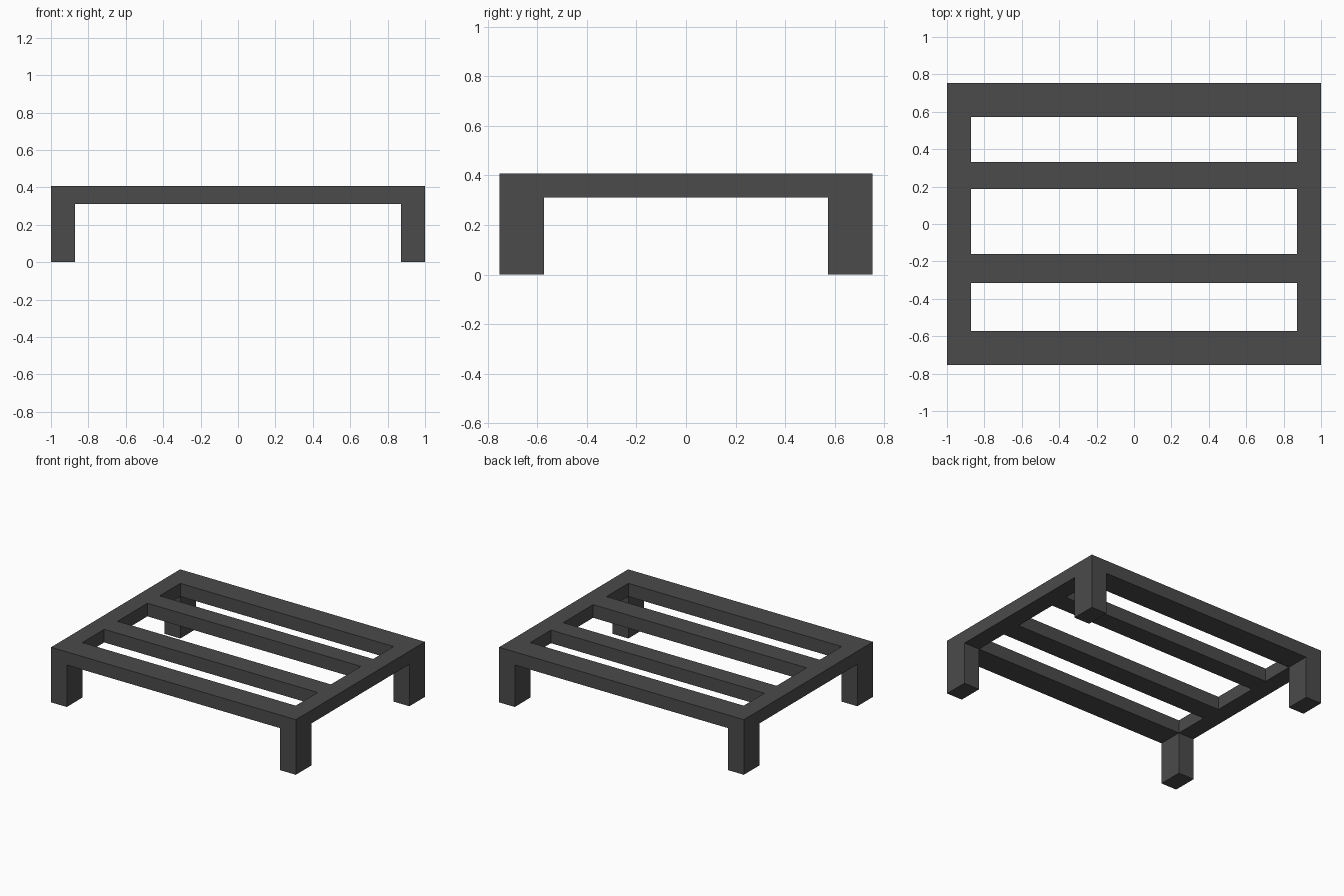
import bpy
import bmesh

if "Cube" in bpy.data.objects:
    bpy.data.objects.remove(bpy.data.objects["Cube"])

# One flat dark grey for the whole piece
grey = bpy.data.materials.new("dark_grey")
grey.diffuse_color = (0.07, 0.07, 0.07, 1.0)
grey.use_nodes = True
grey.node_tree.nodes["Principled BSDF"].inputs["Base Color"].default_value = grey.diffuse_color

# Cut lines of the slatted top, and the heights of floor, underside and top
XS = [-1.0, -0.872, 0.872, 1.0]
YS = [-0.753, -0.572, -0.316, -0.161, 0.188, 0.331, 0.572, 0.753]
ZS = [0.0, 0.31, 0.407]


def solid(i, j, k):
    """True where a cell is wood: legs below, side rails and slats above."""
    if not (0 <= i < 3 and 0 <= j < 7 and 0 <= k < 2):
        return False
    if k == 0:
        return i in (0, 2) and j in (0, 6)      # four corner legs
    return i in (0, 2) or j % 2 == 0            # side rails, end rails, slats


# Outer skin of all solid cells, so the joints have no hidden faces
bm = bmesh.new()
for i in range(3):
    for j in range(7):
        for k in range(2):
            if not solid(i, j, k):
                continue
            for axis in range(3):
                for side in (0, 1):
                    near = [i, j, k]
                    near[axis] += 2 * side - 1
                    if solid(*near):
                        continue
                    corners = []
                    for a, b in ((0, 0), (1, 0), (1, 1), (0, 1)):
                        c = [i, j, k]
                        c[axis] += side
                        c[(axis + 1) % 3] += a
                        c[(axis + 2) % 3] += b
                        corners.append(bm.verts.new((XS[c[0]], YS[c[1]], ZS[c[2]])))
                    bm.faces.new(corners if side else corners[::-1])

# Weld the skin into a single joined frame
bmesh.ops.remove_doubles(bm, verts=bm.verts[:], dist=0.0005)
bmesh.ops.recalc_face_normals(bm, faces=bm.faces[:])

mesh = bpy.data.meshes.new("slatted_frame_with_legs")
bm.to_mesh(mesh)
bm.free()
mesh.materials.append(grey)
frame = bpy.data.objects.new("slatted_frame_with_legs", mesh)
bpy.context.collection.objects.link(frame)
